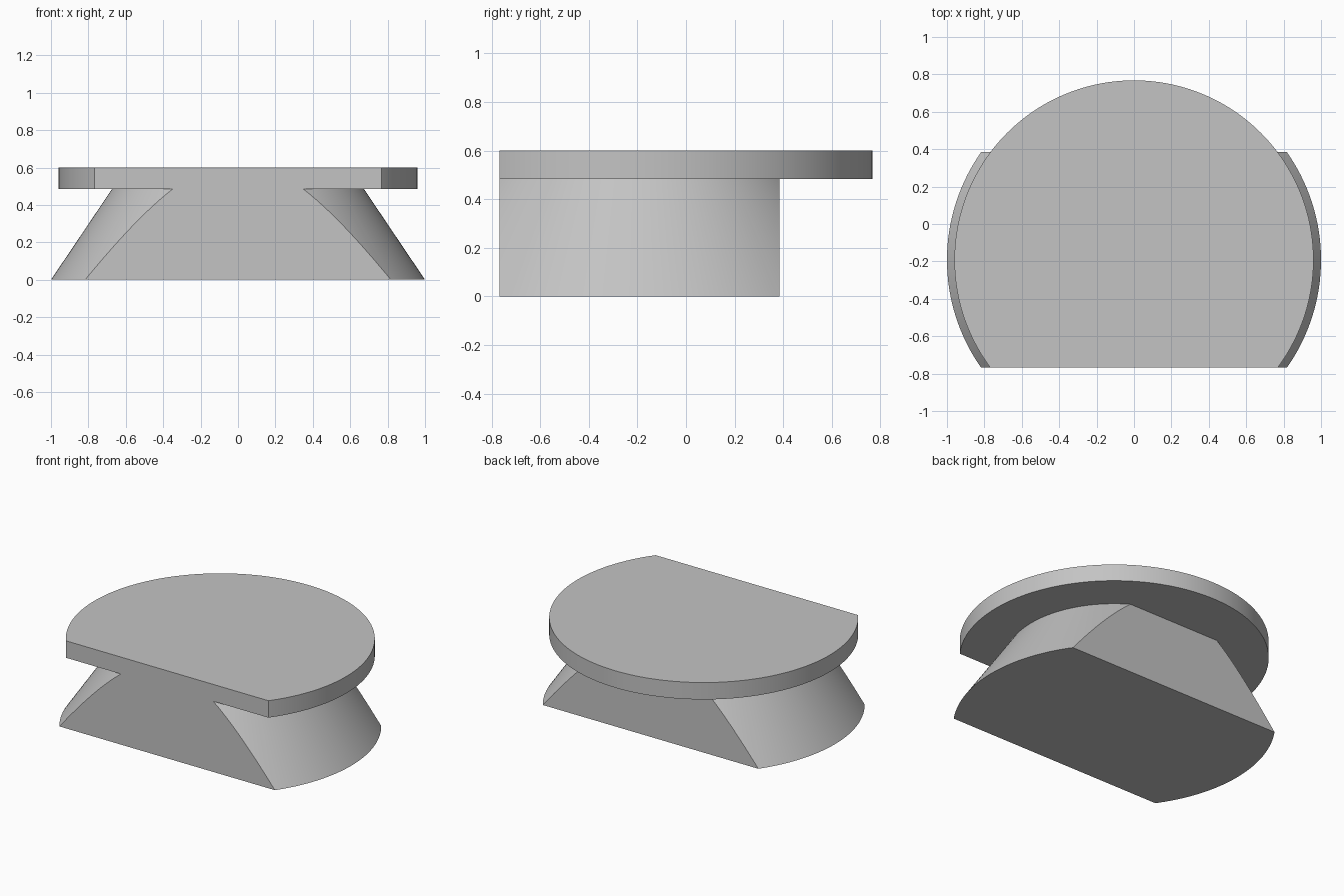
import bpy, bmesh, math
from mathutils import Matrix

if "Cube" in bpy.data.objects:
    bpy.data.objects.remove(bpy.data.objects["Cube"], do_unlink=True)

AXIS_Y = -0.192     # shared axis of base and disc
HALF_DEPTH = 0.576  # distance from the axis to the flat cuts
SEGMENTS = 160

grey = bpy.data.materials.new("plain grey")
grey.use_nodes = True
colour = (0.55, 0.55, 0.55, 1)
grey.diffuse_color = colour
grey.node_tree.nodes["Principled BSDF"].inputs["Base Color"].default_value = colour


def frustum(r_bottom, r_top, z_bottom, z_top):
    bm = bmesh.new()
    place = Matrix.Translation((0, AXIS_Y, (z_bottom + z_top) / 2))
    bmesh.ops.create_cone(bm, cap_ends=True, segments=SEGMENTS, radius1=r_bottom,
                          radius2=r_top, depth=z_top - z_bottom, matrix=place)
    return bm


def slice_flat(bm, side):
    """Cut away everything beyond a plane facing front (-1) or back (+1)."""
    cut = bmesh.ops.bisect_plane(
        bm, geom=bm.verts[:] + bm.edges[:] + bm.faces[:], dist=1e-5,
        plane_co=(0, AXIS_Y + side * HALF_DEPTH, 0), plane_no=(0, side, 0),
        clear_outer=True)
    rim = [e for e in cut["geom_cut"] if isinstance(e, bmesh.types.BMEdge)]
    bmesh.ops.edgeloop_fill(bm, edges=rim)
    bmesh.ops.recalc_face_normals(bm, faces=bm.faces[:])


def make_object(name, bm):
    mesh = bpy.data.meshes.new(name)
    bm.to_mesh(mesh)
    bm.free()
    mesh.materials.append(grey)
    obj = bpy.data.objects.new(name, mesh)
    bpy.context.collection.objects.link(obj)
    return obj


# Tapered base with a flat back, reaching into the disc
TAPER = (1 - 0.674) / 0.484
base = frustum(1, 1 - TAPER * 0.55, 0, 0.55)
slice_flat(base, 1)
stand = make_object("tapered_stand", base)

# Overhanging disc, joined to the base as one solid
disc = make_object("disc", frustum(0.96, 0.96, 0.484, 0.6))
union = stand.modifiers.new("join disc", 'BOOLEAN')
union.operation = 'UNION'
union.solver = 'EXACT'
union.object = disc
joined = bpy.data.meshes.new_from_object(
    stand.evaluated_get(bpy.context.evaluated_depsgraph_get()))
stand.modifiers.clear()
bpy.data.objects.remove(disc, do_unlink=True)

# One flat front through both
bm = bmesh.new()
bm.from_mesh(joined)
slice_flat(bm, -1)
for face in bm.faces:
    face.material_index = 0
bm.to_mesh(stand.data)
bm.free()
bpy.data.meshes.remove(joined)

bpy.ops.object.select_all(action='DESELECT')
stand.select_set(True)
bpy.context.view_layer.objects.active = stand
bpy.ops.object.shade_smooth_by_angle(angle=math.radians(30))
